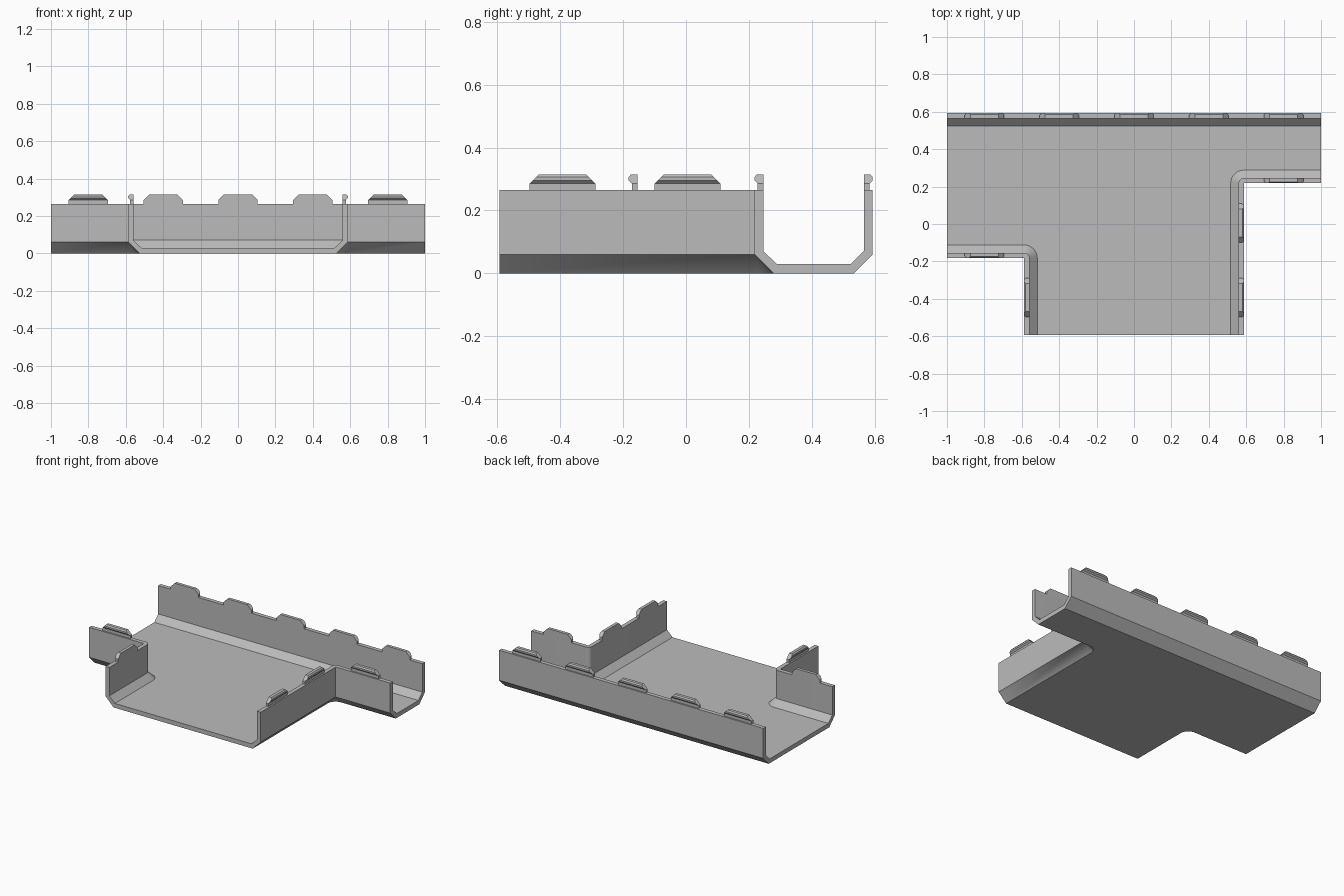
import bpy, bmesh, math
from mathutils import Vector

cube = bpy.data.objects.get("Cube")
if cube:
    bpy.data.objects.remove(cube, do_unlink=True)

# Overall layout
BACK, LEFT_Y, RIGHT_Y, SIDE = 0.593, -0.182, 0.218, 0.587
TOP = 0.265

grey = bpy.data.materials.new("tray grey")
grey.use_nodes = True
colour = (0.5, 0.5, 0.5, 1)
grey.diffuse_color = colour
grey.node_tree.nodes["Principled BSDF"].inputs["Base Color"].default_value = colour


def finish(bm, name):
    bmesh.ops.remove_doubles(bm, verts=bm.verts, dist=0.0001)
    bmesh.ops.recalc_face_normals(bm, faces=bm.faces)
    mesh = bpy.data.meshes.new(name)
    bm.to_mesh(mesh)
    bm.free()
    mesh.materials.append(grey)
    obj = bpy.data.objects.new(name, mesh)
    bpy.context.collection.objects.link(obj)
    return obj


def corner(x, y, start, steps=8):
    """Stations that pivot the wall section a quarter turn clockwise."""
    return [(x, y, start - math.pi / 2 * i / steps) for i in range(steps + 1)]


# Wall section: inward distance from the outer face, height
SECTION = [(0.06, 0), (0, 0.06), (0, TOP), (0.028, TOP), (0.028, 0.071), (0.07, 0.03)]

# Three wall runs, as stations of x, y and inward angle
N, E, S, W = math.pi / 2, 0, -math.pi / 2, math.pi
runs = [
    [(1, BACK, S), (-1, BACK, S)],
    [(-1, LEFT_Y, N)] + corner(-SIDE, LEFT_Y, N) + [(-SIDE, -BACK, E)],
    [(SIDE, -BACK, W)] + corner(SIDE, RIGHT_Y, W) + [(1, RIGHT_Y, N)],
]

# Tray: swept walls, joined by floor faces and open-end caps
bm = bmesh.new()
swept = []
for run in runs:
    rows = [[bm.verts.new((x + d * math.cos(a), y + d * math.sin(a), z))
             for d, z in SECTION] for x, y, a in run]
    for r, s in zip(rows, rows[1:]):
        for i in range(len(SECTION) - 1):
            bm.faces.new((r[i], r[i + 1], s[i + 1], s[i]))
    swept.append(rows)
for i in (0, -1):
    bm.faces.new([row[i] for rows in swept for row in rows])
for k, rows in enumerate(swept):
    following = swept[(k + 1) % len(swept)]
    bm.faces.new(rows[-1] + following[0][::-1])
tray = finish(bm, "tray")
bpy.context.view_layer.objects.active = tray
tray.select_set(True)
bpy.ops.object.shade_smooth_by_angle(angle=math.radians(30))
tray.select_set(False)

# Clip section: recessed stem with a head that hooks outward
CLIP = [(0.028, TOP), (0.028, 0.285), (0.028, 0.315), (0.007, 0.315),
        (0, 0.306), (0, 0.295), (0.01, 0.285), (0.01, TOP)]


def clip(name, x, y, angle):
    inward = Vector((math.cos(angle), math.sin(angle), 0))
    along = Vector((-inward.y, inward.x, 0))
    bm = bmesh.new()
    ends = []
    for side in (-1, 1):
        row = []
        for d, z in CLIP:
            half = 0.105 - max(0, z - 0.285)  # ends slope in above the stem
            row.append(bm.verts.new(Vector((x, y, z)) + inward * d + along * side * half))
        bm.faces.new((row[0], row[1], row[6], row[7]))
        bm.faces.new(row[1:7])
        ends.append(row)
    a, b = ends
    for i in range(len(CLIP)):
        j = (i + 1) % len(CLIP)
        bm.faces.new((a[i], a[j], b[j], b[i]))
    finish(bm, name)


for i in range(5):
    clip(f"back_clip_{i + 1}", 0.4 * (i - 2), BACK, S)
clip("left_branch_clip", 0.8, RIGHT_Y, N)
clip("right_branch_clip", -0.8, LEFT_Y, N)
clip("front_branch_right_clip", -SIDE, -0.393, E)
clip("front_branch_left_clip_1", SIDE, -0.393, W)
clip("front_branch_left_clip_2", SIDE, 0.005, W)
